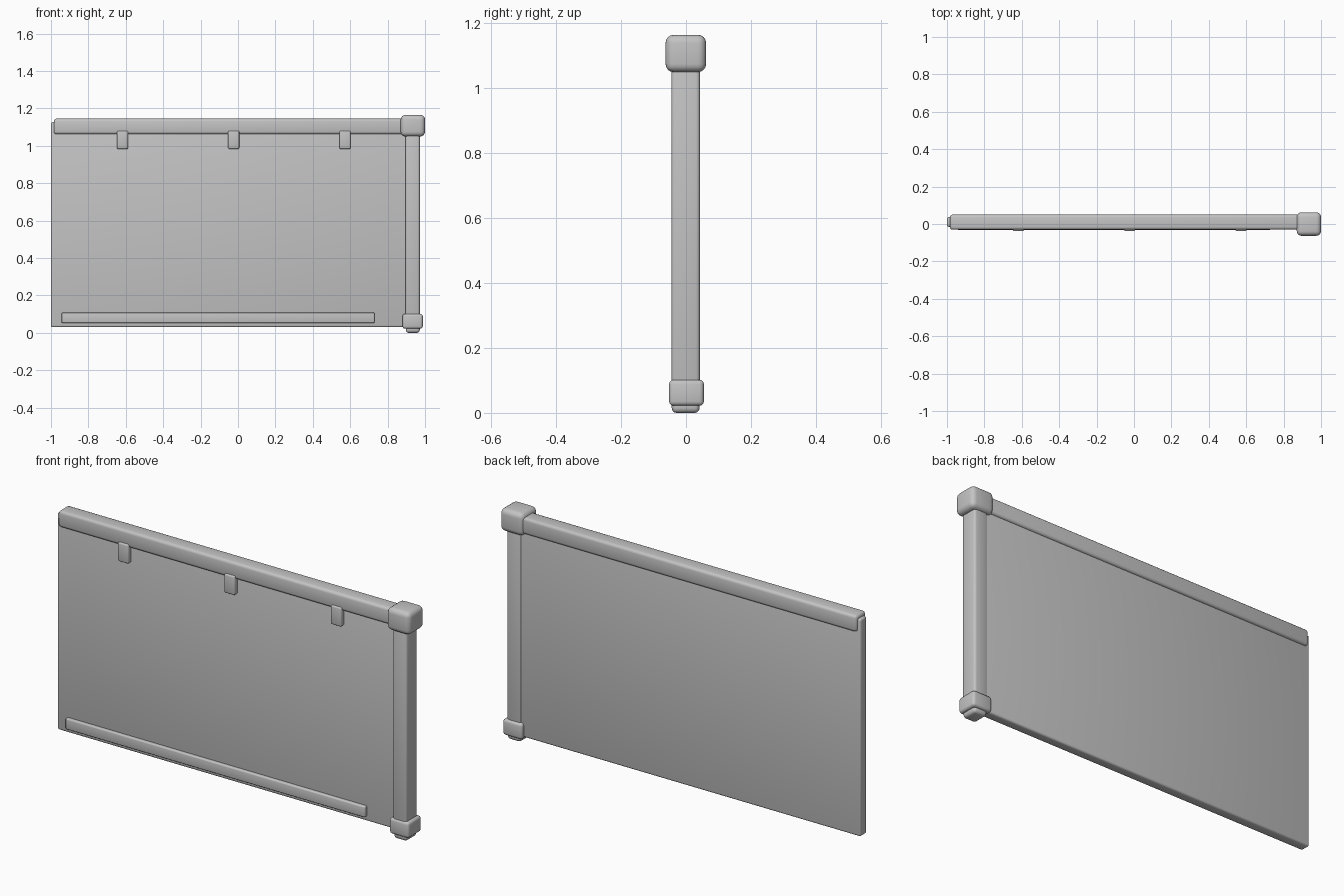
import bpy
import math

cube = bpy.data.objects.get("Cube")
if cube:
    bpy.data.objects.remove(cube, do_unlink=True)

# Single plain grey finish
grey = bpy.data.materials.new("light_grey")
grey.use_nodes = True
colour = (0.55, 0.55, 0.55, 1)
grey.diffuse_color = colour
grey.node_tree.nodes["Principled BSDF"].inputs["Base Color"].default_value = colour


def rounded_box(name, x, y, z, radius, segments=3):
    """Box spanning the given (min, max) ranges, with rounded edges."""
    spans = (x, y, z)
    bpy.ops.mesh.primitive_cube_add(size=1, location=[sum(s) / 2 for s in spans])
    box = bpy.context.object
    box.name = name
    box.scale = [s[1] - s[0] for s in spans]
    bpy.ops.object.transform_apply(location=False, rotation=False, scale=True)
    box.data.materials.append(grey)
    bevel = box.modifiers.new("rounded_edges", "BEVEL")
    bevel.width = radius
    bevel.segments = segments
    bpy.ops.object.modifier_apply(modifier=bevel.name)
    bpy.ops.object.shade_smooth_by_angle(angle=math.radians(40))
    return box


# Flat sheet and the rail it hangs from
rounded_box("panel", (-1, 0.93), (-0.015, 0.037), (0.03, 1.127), 0.01)
rounded_box("top_rail", (-0.985, 0.92), (-0.03, 0.05), (1.062, 1.145), 0.014)

# Raised strip along the lower front
rounded_box("lower_strip", (-0.943, 0.73), (-0.032, -0.005), (0.053, 0.108), 0.006)

# Clips under the rail
for i, x in enumerate((-0.617, -0.023, 0.572)):
    rounded_box(f"clip_{i + 1}", (x - 0.03, x + 0.03), (-0.038, 0), (0.983, 1.08), 0.008)

# Upright post with its end caps
rounded_box("post", (0.895, 0.972), (-0.045, 0.043), (0.05, 1.1), 0.012)
rounded_box("top_cap", (0.87, 1), (-0.063, 0.062), (1.05, 1.165), 0.025, 4)
rounded_box("bottom_cap", (0.88, 0.988), (-0.052, 0.055), (0.022, 0.102), 0.013)
rounded_box("foot", (0.897, 0.972), (-0.044, 0.042), (0, 0.05), 0.015)
